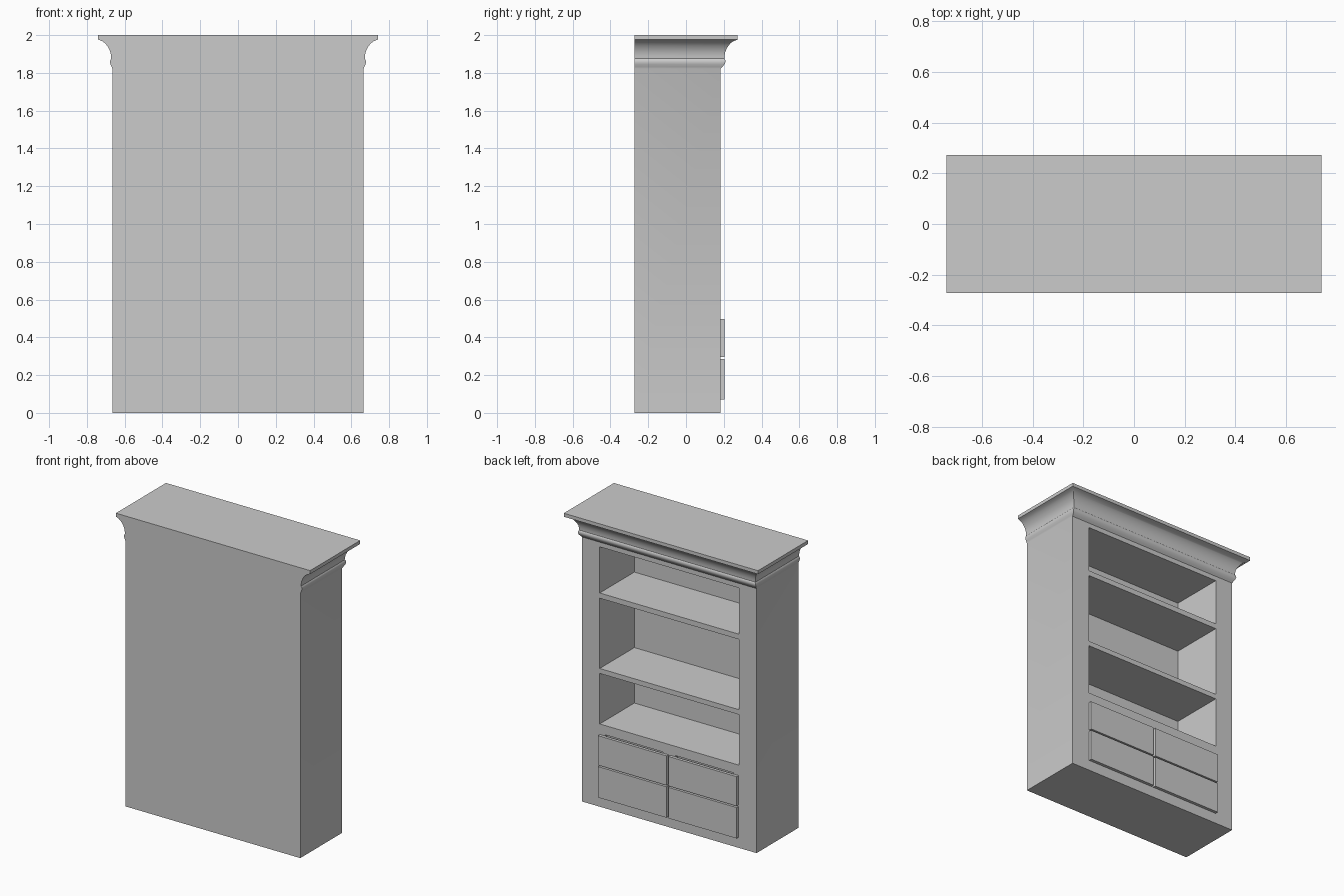
import bpy, bmesh, math

if "Cube" in bpy.data.objects:
    bpy.data.objects.remove(bpy.data.objects["Cube"])

BACK, FRONT, HALF = -0.272, 0.182, 0.665


def mesh_object(name, bm):
    bmesh.ops.recalc_face_normals(bm, faces=bm.faces)
    me = bpy.data.meshes.new(name)
    bm.to_mesh(me)
    bm.free()
    ob = bpy.data.objects.new(name, me)
    bpy.context.collection.objects.link(ob)
    return ob


def add_box(bm, x0, x1, y0, y1, z0, z1):
    vs = bmesh.ops.create_cube(bm, size=1)["verts"]
    for v in vs:
        v.co = ((x0 + x1) / 2 + v.co.x * (x1 - x0),
                (y0 + y1) / 2 + v.co.y * (y1 - y0),
                (z0 + z1) / 2 + v.co.z * (z1 - z0))


# Cabinet body and crown moulding: (side overhang, front overhang, height)
profile = [(0, 0, 0), (0, 0, 1.822), (.004, .010, 1.832), (.010, .022, 1.845),
           (.013, .027, 1.857), (.011, .026, 1.868), (.006, .021, 1.875),
           (.007, .022, 1.890), (.010, .025, 1.908), (.017, .032, 1.926),
           (.027, .042, 1.943), (.040, .055, 1.958), (.054, .069, 1.968),
           (.064, .080, 1.972), (.075, .091, 1.976), (.075, .091, 2.0)]
bm = bmesh.new()
rings = []
for side, front, z in profile:
    w, f = HALF + side, FRONT + front
    rings.append([bm.verts.new(c) for c in
                  ((-w, BACK, z), (w, BACK, z), (w, f, z), (-w, f, z))])
for a, b in zip(rings, rings[1:]):
    for i in range(4):
        j = (i + 1) % 4
        bm.faces.new((a[i], a[j], b[j], b[i]))
bm.faces.new(rings[0])
bm.faces.new(rings[-1])
cabinet = mesh_object("cabinet", bm)

# Drawer layout: two columns, two rows
columns = [(-0.528, -0.007), (0.007, 0.528)]
rows = [(0.072, 0.285), (0.295, 0.498)]

# Open shelf bays and shallow drawer recesses
bm = bmesh.new()
for z0, z1 in ((0.57, 0.918), (0.952, 1.436), (1.472, 1.79)):
    add_box(bm, -0.53, 0.53, -0.195, 0.5, z0, z1)
for x0, x1 in columns:
    add_box(bm, x0 + .04, x1 - .04, FRONT - .02, 0.5, 0.40, 0.506)
cutter = mesh_object("bay_cutter", bm)
cutter.hide_render = True

mod = cabinet.modifiers.new("bays", 'BOOLEAN')
mod.operation = 'DIFFERENCE'
mod.solver = 'EXACT'
mod.object = cutter
bpy.context.view_layer.objects.active = cabinet
cabinet.select_set(True)
bpy.ops.object.modifier_apply(modifier=mod.name)
bpy.data.objects.remove(cutter)
bpy.ops.object.shade_smooth_by_angle(angle=math.radians(35))

# Drawer fronts
for ci, (x0, x1) in enumerate(columns):
    for ri, (z0, z1) in enumerate(rows):
        bm = bmesh.new()
        add_box(bm, x0, x1, FRONT, 0.203, z0, z1)
        mesh_object(f"drawer_front_{ci}_{ri}", bm)
